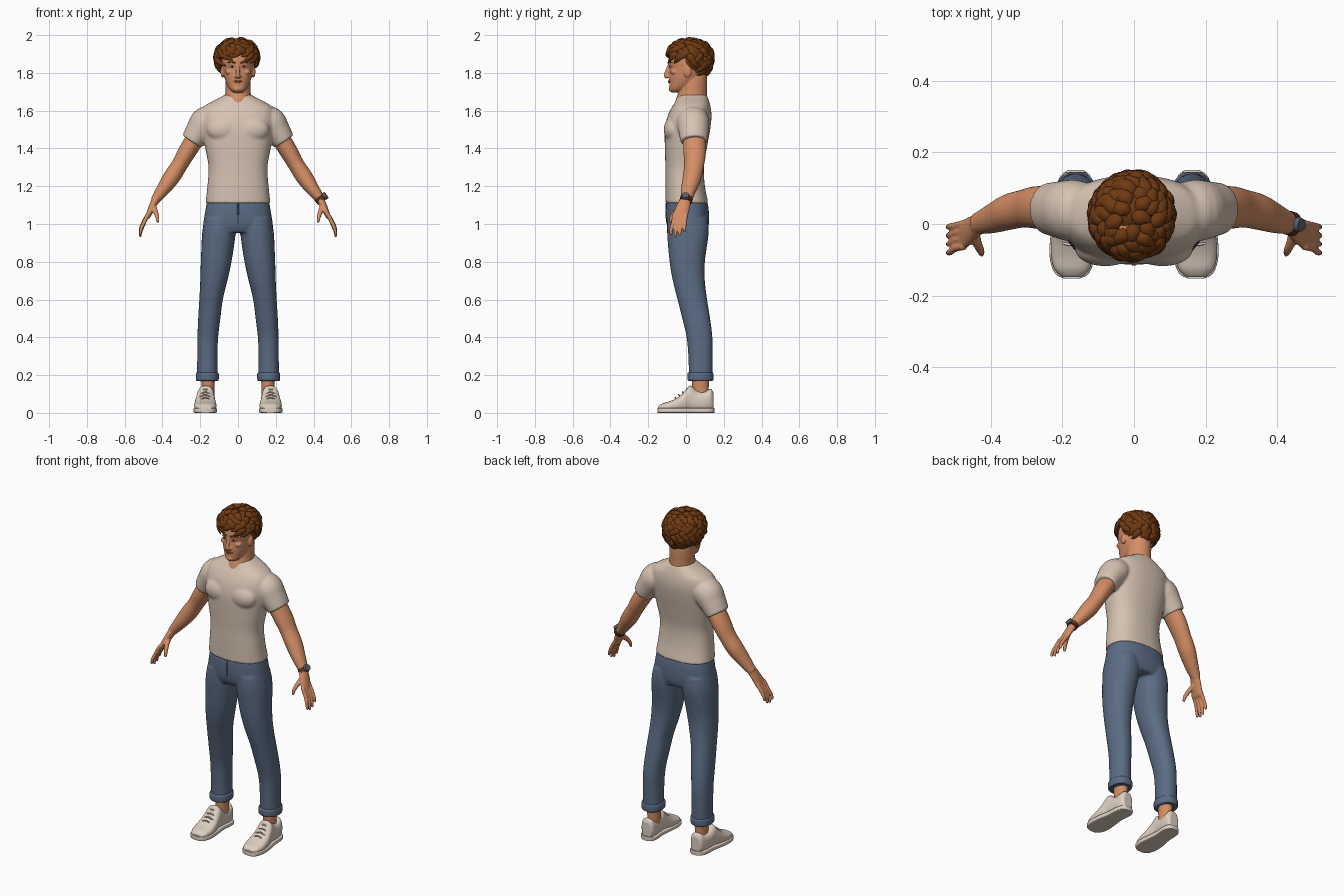
import bpy, bmesh, math, random
from mathutils import Vector, Matrix

if "Cube" in bpy.data.objects:
    bpy.data.objects.remove(bpy.data.objects["Cube"])


def material(name, *rgb):
    m = bpy.data.materials.new(name)
    m.use_nodes = True
    m.diffuse_color = (*rgb, 1)
    m.node_tree.nodes["Principled BSDF"].inputs["Base Color"].default_value = (*rgb, 1)
    return m


SKIN = material("warm skin", .66, .27, .13)
HAIR = material("auburn hair", .16, .042, .006)
SHIRT = material("cream cotton", .68, .55, .45)
DENIM = material("blue denim", .105, .15, .23)
SHOE = material("off white canvas", .72, .62, .53)
LIPS = material("lip", .42, .13, .08)
WHITE = material("eye white", .75, .7, .65)
IRIS = material("dark iris", .03, .015, .01)
LEATHER = material("brown leather", .1, .035, .012)
STEEL = material("dark steel", .1, .12, .15)


def ring(z, x0, x1, y0, y1):
    """Level cross-section given by its extents."""
    return ((x0 + x1) / 2, (y0 + y1) / 2, z, (x1 - x0) / 2, (y1 - y0) / 2)


def mid(z, w, y0, y1):
    return ring(z, -w, w, y0, y1)


def spline(rings, sub):
    """Smoothly interpolate ring centres and radii."""
    p = [Vector(r) for r in rings]
    p = [2 * p[0] - p[1]] + p + [2 * p[-1] - p[-2]]
    out = []
    for i in range(1, len(p) - 2):
        a, b, c, d = p[i - 1:i + 3]
        for k in range(sub):
            t = k / sub
            out.append((2 * b + (c - a) * t + (2 * a - 5 * b + 4 * c - d) * t ** 2
                        + (3 * b - a - 3 * c + d) * t ** 3) / 2)
    return out + [p[-2]]


def tube(bm, rings, axis=None, ref=(0, 1, 0), e=2, n=24, sub=4, mirror=False):
    """Loft rings of (x, y, z, width, depth); depth lies along ref."""
    pts = spline(rings, sub)
    centres = [Vector(p[:3]) for p in pts]
    for side in (1, -1) if mirror else (1,):
        loops = []
        for i, (p, c) in enumerate(zip(pts, centres)):
            t = Vector(axis) if axis else centres[min(i + 1, len(pts) - 1)] - centres[max(i - 1, 0)]
            t.normalize()
            u = Vector(ref)
            u = (u - t * u.dot(t)).normalized()
            v = t.cross(u)
            loop = []
            for k in range(n):
                a = math.tau * k / n
                cs, sn = (math.copysign(abs(f) ** (2 / e), f) for f in (math.cos(a), math.sin(a)))
                q = c + v * max(p[3], .001) * cs + u * max(p[4], .001) * sn
                loop.append(bm.verts.new((q.x * side, q.y, q.z)))
            loops.append(loop)
        for l0, l1 in zip(loops, loops[1:]):
            for k in range(n):
                bm.faces.new((l0[k], l0[k - 1], l1[k - 1], l1[k]))
        bm.faces.new(loops[0])
        bm.faces.new(loops[-1])


def blob(bm, centre, radii, mirror=False):
    for side in (1, -1) if mirror else (1,):
        place = Matrix.Translation((centre[0] * side, *centre[1:])) @ Matrix.Diagonal((*radii, 1))
        bmesh.ops.create_uvsphere(bm, u_segments=24, v_segments=14, radius=1, matrix=place)


def finish(name, bm, mat, voxel=0, smooth=4):
    """Make the object; a voxel size fuses its overlapping solids."""
    bmesh.ops.recalc_face_normals(bm, faces=bm.faces)
    for f in bm.faces:
        f.smooth = True
    mesh = bpy.data.meshes.new(name)
    bm.to_mesh(mesh)
    bm.free()
    mesh.set_sharp_from_angle(angle=math.radians(50))
    mesh.materials.append(mat)
    ob = bpy.data.objects.new(name, mesh)
    bpy.context.collection.objects.link(ob)
    if voxel:
        m = ob.modifiers.new("fuse", 'REMESH')
        m.mode, m.voxel_size, m.use_smooth_shade = 'VOXEL', voxel, True
        m = ob.modifiers.new("soften", 'SMOOTH')
        m.factor, m.iterations = .5, smooth


UP = (0, 0, 1)

# T-shirt: torso, chest and short sleeves
bm = bmesh.new()
tube(bm, [mid(1.11, .172, -.108, .118), mid(1.2, .162, -.109, .1), mid(1.3, .156, -.109, .095),
          mid(1.4, .173, -.112, .11), mid(1.5, .19, -.112, .128), mid(1.57, .195, -.098, .135),
          mid(1.62, .18, -.074, .13), mid(1.65, .135, -.054, .122), mid(1.67, .095, -.043, .115),
          mid(1.685, .07, -.03, .108)], axis=UP, e=2.4, n=40)
blob(bm, (.08, -.07, 1.5), (.085, .048, .065), mirror=True)
tube(bm, [(.1, .035, 1.56, .06, .07), (.165, .037, 1.543, .082, .086), (.205, .04, 1.495, .072, .08),
          (.243, .043, 1.437, .06, .071)], mirror=True)
finish("t_shirt", bm, SHIRT, .007, 5)

# Jeans: hips and legs
bm = bmesh.new()
tube(bm, [mid(1.15, .155, -.093, .1), mid(1.1, .168, -.104, .117), mid(1.04, .178, -.106, .122),
          mid(.99, .185, -.1, .12), mid(.955, .178, -.085, .11)], axis=UP, e=2.4, n=40)
tube(bm, [ring(1.03, .01, .176, -.098, .115), ring(.95, .012, .19, -.1, .12), ring(.8, .034, .197, -.087, .1),
          ring(.7, .056, .2, -.07, .1), ring(.6, .08, .205, -.045, .112), ring(.5, .093, .211, -.02, .128),
          ring(.4, .105, .215, .003, .14), ring(.3, .109, .216, .012, .141), ring(.18, .108, .217, .016, .139)],
     axis=UP, e=2.2, mirror=True)
finish("jeans", bm, DENIM, .007, 5)

# Rolled cuffs
bm = bmesh.new()
tube(bm, [ring(.17, .107, .219, .013, .141), ring(.178, .102, .223, .008, .145),
          ring(.206, .102, .223, .008, .145), ring(.214, .107, .219, .013, .141)],
     axis=UP, e=2.2, n=32, mirror=True)
finish("trouser_cuffs", bm, DENIM)

# Fly seam on the jeans
bm = bmesh.new()
tube(bm, [(0, -.105, 1.11, .004, .003), (0, -.106, 1.05, .004, .003), (0, -.1, 1, .003, .003)], n=8)
finish("fly_seam", bm, DENIM)

# Ankles
bm = bmesh.new()
tube(bm, [ring(.06, .125, .195, .035, .125), ring(.12, .124, .192, .034, .12),
          ring(.21, .122, .198, .03, .125)], axis=UP, mirror=True)
finish("ankles", bm, SKIN)


# Shoes: upper, sole and laces
def shoe_ring(y, w, low, high):
    return (.173 - .07 * max(y, 0), y, (low + high) / 2, w, (high - low) / 2)


bm = bmesh.new()
tube(bm, [shoe_ring(y, w, .006, h) for y, w, h in
          ((-.147, .03, .036), (-.125, .05, .05), (-.085, .059, .062), (-.04, .057, .085), (0, .05, .122),
           (.022, .046, .146), (.06, .045, .118), (.1, .045, .114), (.13, .04, .128), (.145, .028, .11))],
     axis=(0, 1, 0), ref=UP, e=2.5, mirror=True)
finish("shoe_uppers", bm, SHOE, .005, 3)
bm = bmesh.new()
tube(bm, [shoe_ring(y, w, 0, .026) for y, w in
          ((-.152, .022), (-.142, .043), (-.12, .056), (-.08, .063), (-.02, .058), (.04, .049),
           (.1, .05), (.135, .041), (.151, .02))],
     axis=(0, 1, 0), ref=UP, e=7, n=32, mirror=True)
finish("shoe_soles", bm, SHOE)
bm = bmesh.new()
for i in range(4):
    y, z = -.058 + .02 * i, .079 + .0145 * i
    tube(bm, [(.143, y + .006, z - .01, .004, .004), (.173, y, z + .003, .004, .004),
              (.203, y + .006, z - .01, .004, .004)], ref=UP, n=8, mirror=True)
finish("shoe_laces", bm, SHOE)

# Arms with hands
bm = bmesh.new()
tube(bm, [(.19, .04, 1.51, .05, .058), (.265, .046, 1.39, .048, .06), (.308, .043, 1.315, .043, .053),
          (.35, .033, 1.25, .045, .05), (.395, .015, 1.185, .036, .041), (.44, 0, 1.125, .024, .029)], mirror=True)
tube(bm, [(.43, .002, 1.14, .023, .028), (.455, -.015, 1.09, .018, .036), (.475, -.03, 1.045, .014, .04),
          (.482, -.032, 1.03, .009, .034)], mirror=True)
for i, length in enumerate((.08, .1, .108, .098)):
    y = .001 - .021 * i
    tube(bm, [(.474, y, 1.055, .011, .011), (.499, y - .006, 1.045 - length * .4, .0105, .0105),
              (.513, y - .008 - .003 * i, 1.045 - length * .75, .009, .009),
              (.519, y - .009 - .003 * i, 1.04 - length, .007, .007)], n=12, mirror=True)
tube(bm, [(.447, -.012, 1.1, .014, .016), (.438, -.05, 1.07, .013, .014), (.428, -.074, 1.04, .011, .011),
          (.424, -.085, 1.008, .007, .007)], n=12, mirror=True)
finish("arms", bm, SKIN, .0045, 2)

# Head, neck, nose and ears
bm = bmesh.new()
tube(bm, [mid(1.6, .062, -.068, .11), mid(1.65, .071, -.057, .112), mid(1.7, .067, -.04, .111),
          mid(1.76, .066, -.03, .112), mid(1.81, .06, -.02, .11)], axis=UP)
tube(bm, [mid(1.697, .022, -.08, -.025), mid(1.712, .042, -.087, .005), mid(1.742, .06, -.088, .05),
          mid(1.78, .073, -.091, .09), mid(1.82, .08, -.088, .115), mid(1.86, .084, -.095, .125),
          mid(1.9, .08, -.085, .12), mid(1.94, .06, -.05, .095), mid(1.96, .02, -.005, .05)],
     axis=UP, e=2.2, n=32)
tube(bm, [(0, -.086, 1.848, .008, .008), (0, -.096, 1.815, .009, .012), (0, -.104, 1.787, .012, .013),
          (0, -.098, 1.775, .01, .01)], n=16)
blob(bm, (.011, -.095, 1.782), (.009, .011, .008), mirror=True)
blob(bm, (.045, -.062, 1.805), (.022, .02, .015), mirror=True)
blob(bm, (.083, .008, 1.805), (.009, .02, .031), mirror=True)
blob(bm, (0, -.076, 1.715), (.023, .016, .014))
finish("head", bm, SKIN, .004, 3)

# Eyes, brows and mouth
bm = bmesh.new()
blob(bm, (.031, -.08, 1.833), (.014, .009, .006), mirror=True)
finish("eyes", bm, WHITE)
bm = bmesh.new()
blob(bm, (.031, -.086, 1.833), (.0055, .005, .0055), mirror=True)
finish("irises", bm, IRIS)
bm = bmesh.new()
tube(bm, [(.014, -.094, 1.852, .003, .004), (.035, -.091, 1.859, .004, .005), (.056, -.074, 1.853, .003, .002)],
     ref=UP, n=10, mirror=True)
finish("eyebrows", bm, HAIR)
bm = bmesh.new()
for z, r in ((1.757, .004), (1.75, .005)):
    tube(bm, [(-.024, -.083, 1.755, .003, .001), (0, -.091, z, .005, r), (.024, -.083, 1.755, .003, .001)],
         ref=UP, n=10)
finish("lips", bm, LIPS)

# Hair: scalp cap with swept, curling locks
random.seed(4)
bm = bmesh.new()
blob(bm, (0, .045, 1.875), (.098, .094, .1))
COUNT = 170
for i in range(COUNT):
    start = math.asin(1 - 1.5 * i / COUNT)
    around = i * 2.4
    if start < .05 - .45 * math.sin(around):
        continue
    turn = random.choice((-.5, .5, .8))
    lift = random.uniform(-.02, .05)
    lock = []
    for k, size in enumerate((.45, 1, .95, .65, .1)):
        t = k / 4
        el, az = start - .55 * t, around + turn * t * t
        r = 1 + lift + .07 * math.sin(math.pi * t) + .04 * t ** 3
        height = .09 if el > 0 else .12
        lock.append((-.005 + .103 * r * math.cos(el) * math.cos(az),
                     .02 + .11 * r * math.cos(el) * math.sin(az),
                     1.883 + height * r * math.sin(el), .021 * size, .013 * size))
    out = (math.cos(start) * math.cos(around), math.cos(start) * math.sin(around), math.sin(start))
    tube(bm, lock, ref=out, n=8, sub=3)
finish("hair", bm, HAIR)

# Wristwatch on the left wrist
wrist = Vector((.437, .001, 1.13))
along = Vector((.045, -.015, -.06)).normalized()
outward = Vector((.8, -.1, .6))
outward = (outward - along * outward.dot(along)).normalized()
bm = bmesh.new()
tube(bm, [(*(wrist + along * s), .029, .034) for s in (-.012, 0, .012)], n=28)
finish("watch_strap", bm, LEATHER)
bm = bmesh.new()
place = Matrix.Translation(wrist + outward * .032) @ outward.to_track_quat('Z', 'Y').to_matrix().to_4x4()
bmesh.ops.create_cone(bm, cap_ends=True, segments=28, radius1=.021, radius2=.018, depth=.014, matrix=place)
finish("watch_case", bm, STEEL)
